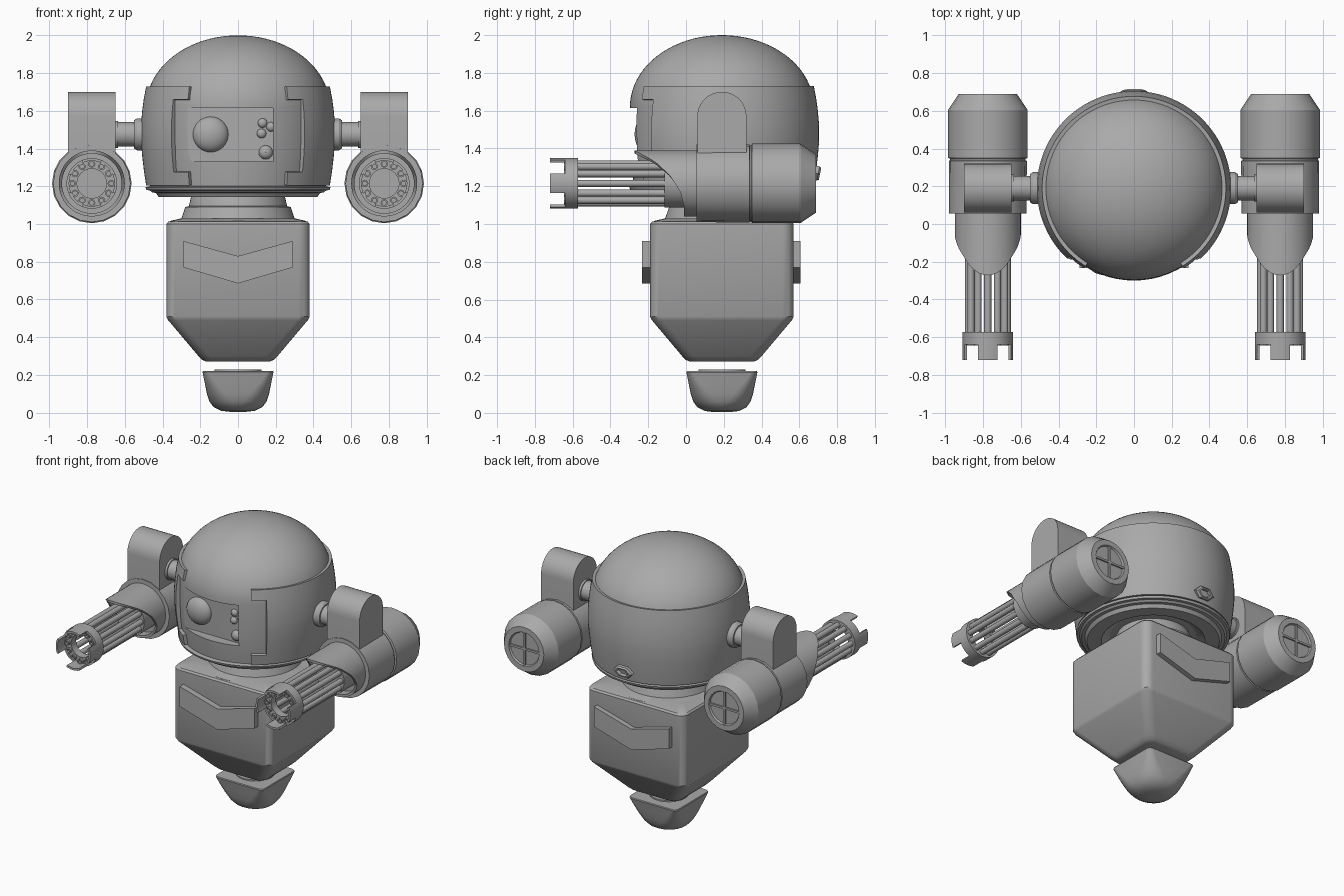
import bpy, bmesh
from math import sin, cos, pi, radians, sqrt, asin
from mathutils import Vector

if "Cube" in bpy.data.objects:
    bpy.data.objects.remove(bpy.data.objects["Cube"])

CY = 0.19          # body axis, y
GX, GZ = 0.775, 1.215   # gun axis, x and z

grey = bpy.data.materials.new("plain grey")
grey.use_nodes = True
grey.diffuse_color = (0.4, 0.4, 0.4, 1)
grey.node_tree.nodes["Principled BSDF"].inputs["Base Color"].default_value = (0.4, 0.4, 0.4, 1)


def finish(name, bm, thick=0, bevel=0, cut=None, angle=32):
    bmesh.ops.remove_doubles(bm, verts=bm.verts, dist=0.0001)
    bmesh.ops.recalc_face_normals(bm, faces=bm.faces)
    mesh = bpy.data.meshes.new(name)
    bm.to_mesh(mesh)
    bm.free()
    mesh.materials.append(grey)
    ob = bpy.data.objects.new(name, mesh)
    bpy.context.collection.objects.link(ob)
    bpy.ops.object.select_all(action='DESELECT')
    ob.select_set(True)
    bpy.context.view_layer.objects.active = ob
    if thick:
        m = ob.modifiers.new("wall", 'SOLIDIFY')
        m.thickness, m.offset = thick, -1
    if bevel:
        m = ob.modifiers.new("round", 'BEVEL')
        m.width, m.segments = bevel, 2
    if cut:
        m = ob.modifiers.new("cut", 'BOOLEAN')
        m.operation, m.solver, m.object = 'DIFFERENCE', 'EXACT', cut
    for m in list(ob.modifiers):
        bpy.ops.object.modifier_apply(modifier=m.name)
    bpy.ops.object.shade_smooth_by_angle(angle=radians(angle))
    return ob


def skin(name, rings, cap=True, **kw):
    """Join equal rings of points into a surface."""
    bm = bmesh.new()
    loops = [[bm.verts.new(p) for p in ring] for ring in rings]
    n = len(loops[0])
    for a, b in zip(loops, loops[1:]):
        for i in range(n):
            j = (i + 1) % n
            bm.faces.new((a[i], a[j], b[j], b[i]))
    if cap:
        bm.faces.new(loops[0])
        bm.faces.new(loops[-1])
    return finish(name, bm, **kw)


def on_axis(axis, origin, r, a, h):
    u, v = r * cos(a), r * sin(a)
    return Vector(origin) + Vector({'X': (h, u, v), 'Y': (u, h, v), 'Z': (u, v, h)}[axis])


def lathe(name, profile, origin=(0, CY, 0), axis='Z', sides=64, cap=True, **kw):
    rings = [[on_axis(axis, origin, max(r, 0.0005), 2 * pi * i / sides, h) for i in range(sides)]
             for r, h in profile]
    return skin(name, rings, cap, **kw)


def patch(name, axis, origin, profile, angles, keep, thick):
    """Curved sheet; keep(row, angle) decides which cells stay."""
    bm = bmesh.new()
    rows = [[bm.verts.new(on_axis(axis, origin, r, a, h)) for a in angles] for r, h in profile]
    for k in range(len(rows) - 1):
        for i in range(len(angles) - 1):
            if keep(k, (angles[i] + angles[i + 1]) / 2):
                bm.faces.new((rows[k][i], rows[k][i + 1], rows[k + 1][i + 1], rows[k + 1][i]))
    bmesh.ops.delete(bm, geom=[v for v in bm.verts if not v.link_faces], context='VERTS')
    return finish(name, bm, thick=thick)


def loft(name, sections, **kw):
    """Stack of rounded squares: half width, corner radius, height."""
    rings = []
    for half, rad, z in sections:
        ring = []
        for q, (sx, sy) in enumerate(((1, 1), (-1, 1), (-1, -1), (1, -1))):
            for s in range(7):
                a = (q + s / 6) * pi / 2
                ring.append((sx * (half - rad) + rad * cos(a), CY + sy * (half - rad) + rad * sin(a), z))
        rings.append(ring)
    return skin(name, rings, **kw)


def box(name, x0, x1, y0, y1, z0, z1, **kw):
    return skin(name, [[(x0, y0, z), (x1, y0, z), (x1, y1, z), (x0, y1, z)] for z in (z0, z1)], **kw)


def ball(name, x, y, z, r, flat=1):
    prof = [(r * cos(t * pi / 16), flat * r * sin(t * pi / 16)) for t in range(-8, 9)]
    return lathe(name, prof, (x, y, z), 'Y', 32, False)


# Torso and foot
loft("torso", [(0.17, 0.05, 0.272), (0.19, 0.06, 0.28), (0.21, 0.06, 0.3), (0.37, 0.06, 0.49),
               (0.38, 0.06, 0.51), (0.38, 0.06, 1.0), (0.37, 0.06, 1.012), (0.29, 0.06, 1.03)])
loft("foot", [(0.04, 0.04, 0.004), (0.09, 0.09, 0.01), (0.13, 0.12, 0.03), (0.152, 0.12, 0.06),
              (0.165, 0.1, 0.1), (0.177, 0.06, 0.16), (0.188, 0.03, 0.215), (0.185, 0.03, 0.221)])
lathe("foot_plate", [(0.125, 0.215), (0.125, 0.23)])

# Chevron plates, front and back
chevron = [(-0.29, 0.91), (-0.29, 0.77), (0, 0.685), (0.29, 0.77), (0.29, 0.91), (0, 0.83)]
for name, y0, y1 in (("front_chevron", -0.232, -0.18), ("back_chevron", 0.56, 0.605)):
    skin(name, [[(x, y, z) for x, z in chevron] for y in (y0, y1)])

# Neck
lathe("neck", [(0.36, 1.0), (0.36, 1.016), (0.3, 1.03), (0.29, 1.06), (0.28, 1.09), (0.26, 1.095),
               (0.25, 1.14), (0.22, 1.2)])

# Head core with a flat face recess
cutter = box("face_cutter", -0.4, 0.185, -0.6, -0.222, 1.33, 1.615)
cutter.hide_render = True
dome = [(0.487 * cos(t * pi / 40), 1.62 + 0.38 * sin(t * pi / 40)) for t in range(21)]
lathe("head_core", [(0.2, 1.19), (0.3, 1.17), (0.33, 1.142), (0.42, 1.142), (0.435, 1.165), (0.455, 1.167),
                    (0.475, 1.185), (0.465, 1.2), (0.475, 1.27), (0.484, 1.36), (0.488, 1.48)] + dome,
      sides=96, cut=cutter)
bpy.data.objects.remove(cutter)

# Head shell, open at the front with tabs above and below
tab, edge = asin(0.27 / 0.51), asin(0.35 / 0.51)
half_turn = [tab, (tab + edge) / 2] + [edge + (pi - edge) * i / 36 for i in range(37)]
angles = [-pi / 2 + a for a in half_turn] + [1.5 * pi - a for a in reversed(half_turn[:-1])]
shell = [(0.487, 1.205), (0.498, 1.275), (0.508, 1.36), (0.515, 1.44), (0.515, 1.52),
         (0.508, 1.6), (0.5, 1.66), (0.487, 1.73)]
patch("head_shell", 'Z', (0, CY, 0), shell, angles,
      lambda k, a: k in (0, 6) or -pi / 2 + edge < a < 1.5 * pi - edge, 0.03)
lathe("shell_lower_ring", [(0.44, 1.175), (0.485, 1.18), (0.49, 1.195), (0.45, 1.205)])

# Face: eye and buttons
ball("eye", -0.145, -0.215, 1.475, 0.095, 0.6)
for i, (x, z, r) in enumerate(((0.13, 1.535, 0.025), (0.175, 1.515, 0.025),
                               (0.125, 1.48, 0.025), (0.147, 1.38, 0.037))):
    ball("button_%d" % (i + 1), x, -0.222, z, r, 0.8)

# Hexagonal socket on the back of the head
socket = lathe("back_socket", [(0.075, -0.03), (0.075, 0.015), (0.06, 0.025), (0.045, 0.025), (0.04, 0.005)],
               (0, 0, 0), 'Y', 6)
socket.location, socket.scale = (0, 0.685, 1.27), (1, 1, 0.6)
socket.rotation_euler = (radians(-12), 0, 0)


def shroud_front(z):
    """Swept front edge of the shroud at a given height."""
    pts = [(1.04, -0.01), (1.09, -0.01), (1.17, -0.03), (1.257, -0.085), (1.33, -0.164), (1.4, -0.29)]
    for (z0, y0), (z1, y1) in zip(pts, pts[1:]):
        if z <= z1:
            return y0 + (y1 - y0) * max(0, z - z0) / (z1 - z0)
    return pts[-1][1]


# Arms and rotary guns
for side, s in (("left", 1), ("right", -1)):
    gun = (s * GX, 0, GZ)
    lathe(side + "_axle", [(0.065, s * 0.46), (0.065, s * 0.67)], (0, CY, 1.475), 'X', 32)
    lathe(side + "_axle_collar", [(0.085, s * 0.48), (0.085, s * 0.535), (0.075, s * 0.55)], (0, CY, 1.475), 'X', 32)
    lathe(side + "_axle_washer", [(0.072, s * 0.635), (0.072, s * 0.66)], (0, CY, 1.475), 'X', 32)
    arch = [(CY + 0.13 * cos(pi * i / 20), 1.57 + 0.13 * sin(pi * i / 20)) for i in range(21)]
    arch += [(CY - 0.13, 1.2), (CY + 0.13, 1.2)]
    skin(side + "_arm", [[(s * x, y, z) for y, z in arch] for x in (0.65, 0.9)])

    lathe(side + "_gun_body", [(0.12, 0.055), (0.205, 0.055), (0.207, 0.335), (0.2, 0.338), (0.2, 0.346),
                               (0.211, 0.35), (0.211, 0.605), (0.155, 0.688), (0.118, 0.688),
                               (0.112, 0.676), (0.001, 0.676)], gun, 'Y', 20, angle=25)
    w, l = 0.007, 0.115
    for part, dx, dz in (("upright", w, l), ("crossbar", l, w)):
        box(side + "_rear_" + part, gun[0] - dx, gun[0] + dx, 0.67, 0.686, GZ - dz, GZ + dz)

    # Shroud with a swept opening
    n = 48
    rings = []
    for r, front in ((0.175, False), (0.175, True), (0.158, True), (0.158, False), (0.175, False)):
        ring = []
        for i in range(n):
            p = on_axis('Y', gun, r, 2 * pi * i / n, 0.07)
            if front:
                p.y = shroud_front(GZ + 0.175 * sin(2 * pi * i / n))
            ring.append(p)
        rings.append(ring)
    skin(side + "_shroud", rings, False)

    # Barrels, core and notched muzzle
    lathe(side + "_gun_core", [(0.128, 0.07), (0.128, -0.115)], gun, 'Y', 32)
    for i in range(12):
        c = on_axis('Y', gun, 0.103, i * pi / 6, 0)
        lathe("%s_barrel_%d" % (side, i + 1), [(0.019, -0.1), (0.019, -0.645), (0.011, -0.645), (0.011, -0.62)],
              c, 'Y', 12)
    lathe(side + "_barrel_clamp", [(0.128, -0.575), (0.128, -0.63), (0.078, -0.63), (0.078, -0.575),
                                   (0.128, -0.575)], gun, 'Y', 48, False)
    patch(side + "_muzzle", 'Y', gun, [(0.134, -0.572), (0.134, -0.64), (0.134, -0.72)],
          [2 * pi * i / 48 for i in range(49)],
          lambda k, a: k == 0 or abs((a + pi / 4) % (pi / 2) - pi / 4) < pi / 8, 0.014)
